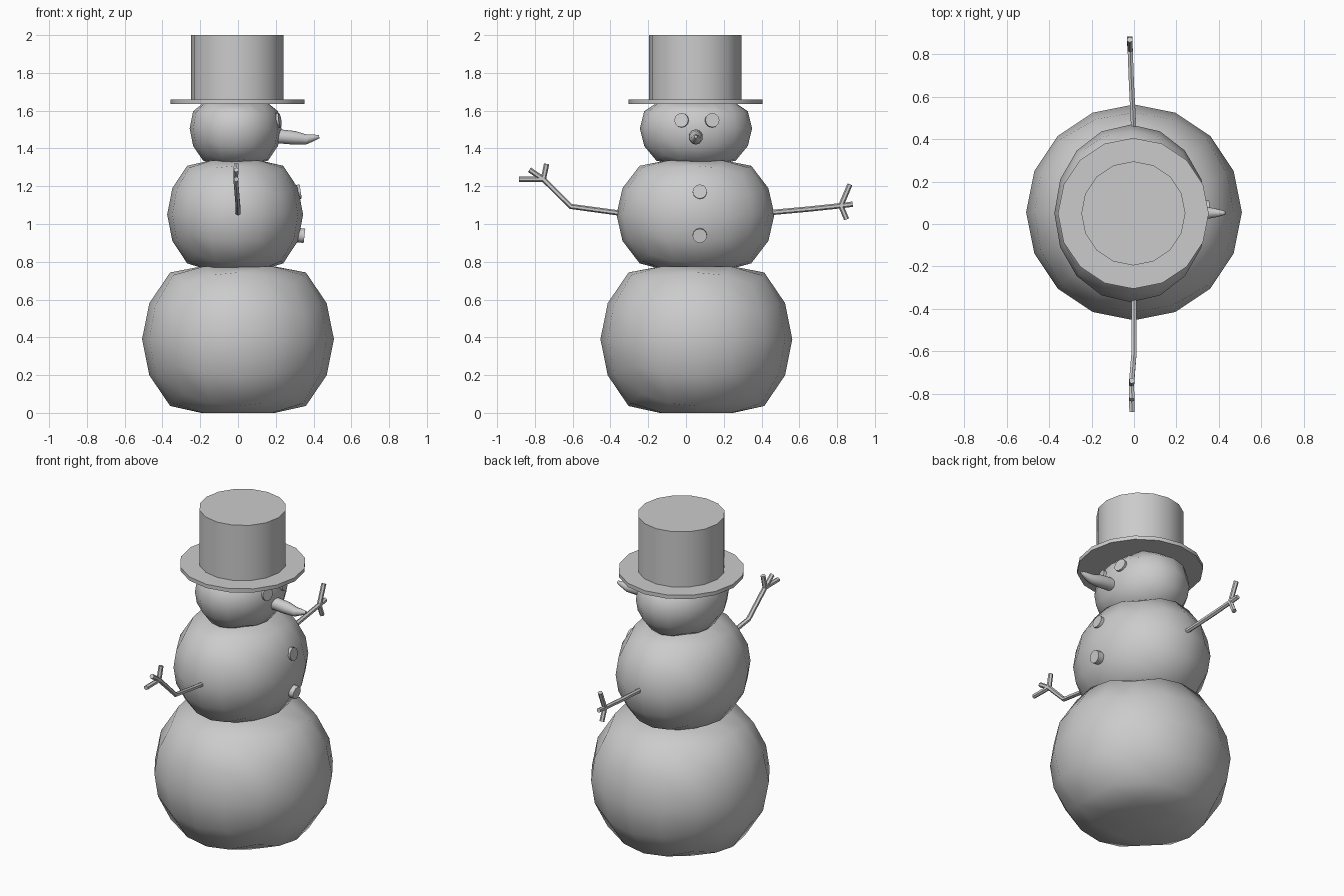
import bpy, bmesh, math
from mathutils import Vector

if "Cube" in bpy.data.objects:
    bpy.data.objects.remove(bpy.data.objects["Cube"])


def finish(me, name, angle):
    me.shade_smooth()
    me.set_sharp_from_angle(angle=math.radians(angle))
    ob = bpy.data.objects.new(name, me)
    bpy.context.collection.objects.link(ob)
    return ob


def snowball(name, centre, radii, zmin, zmax):
    """Low-poly quad sphere, pressed flat at top and bottom."""
    bm = bmesh.new()
    bmesh.ops.create_cube(bm, size=2)
    bmesh.ops.subdivide_edges(bm, edges=bm.edges[:], cuts=3, use_grid_fill=True)
    for v in bm.verts:
        d = Vector([math.tan(c * math.pi / 4) for c in v.co]).normalized()
        v.co = Vector([c + r * k for c, r, k in zip(centre, radii, d)])
        v.co.z = min(max(v.co.z, zmin), zmax)
    me = bpy.data.meshes.new(name)
    bm.to_mesh(me)
    bm.free()
    return finish(me, name, 60)


def lathe(name, profile, centre, steps):
    bm = bmesh.new()
    vs = [bm.verts.new((r, 0, z)) for r, z in profile]
    es = [bm.edges.new(p) for p in zip(vs, vs[1:])]
    bmesh.ops.spin(bm, geom=vs + es, cent=(0, 0, 0), axis=(0, 0, 1),
                   angle=math.tau, steps=steps)
    bmesh.ops.remove_doubles(bm, verts=bm.verts[:], dist=1e-4)
    bmesh.ops.recalc_face_normals(bm, faces=bm.faces[:])
    me = bpy.data.meshes.new(name)
    bm.to_mesh(me)
    bm.free()
    finish(me, name, 40).location = centre


def tube(name, points, radii, sides):
    """Capped tube along a path, with a radius per point."""
    bm = bmesh.new()
    pts = [Vector(p) for p in points]
    rings = []
    for i, p in enumerate(pts):
        t = (pts[min(i + 1, len(pts) - 1)] - pts[max(i - 1, 0)]).normalized()
        ref = Vector((1, 0, 0)) if abs(t.x) < 0.8 else Vector((0, 1, 0))
        u = t.cross(ref).normalized()
        w = t.cross(u)
        rings.append([bm.verts.new(p + radii[i] * (u * math.cos(a) + w * math.sin(a)))
                      for a in [math.tau * k / sides for k in range(sides)]])
    for a, b in zip(rings, rings[1:]):
        for k in range(sides):
            n = (k + 1) % sides
            bm.faces.new((a[k], a[n], b[n], b[k]))
    bm.faces.new(rings[0])
    bm.faces.new(rings[-1])
    bmesh.ops.recalc_face_normals(bm, faces=bm.faces[:])
    me = bpy.data.meshes.new(name)
    bm.to_mesh(me)
    bm.free()
    finish(me, name, 40)


# Three stacked snowballs
snowball("body_bottom", (0, 0.055, 0.39), (0.508, 0.508, 0.50), 0.0, 0.775)
snowball("body_middle", (-0.015, 0.05, 1.05), (0.36, 0.418, 0.365), 0.755, 1.335)
snowball("head", (-0.013, 0.053, 1.505), (0.243, 0.297, 0.24), 1.315, 1.64)

# Top hat
lathe("hat", [(0, 2.0), (0.245, 2.0), (0.245, 1.658), (0.355, 1.658),
              (0.355, 1.635), (0, 1.635)], (-0.003, 0.05, 0), 16)

# Carrot nose
tube("nose", [(0.19, 0.052, 1.465), (0.24, 0.052, 1.462), (0.30, 0.052, 1.456),
              (0.36, 0.052, 1.448), (0.40, 0.052, 1.457), (0.43, 0.052, 1.462)],
     [0.037, 0.037, 0.036, 0.027, 0.018, 0.008], 10)

# Coal eyes and buttons: position of the outer face, and its direction
for name, pos, d in [("eye_1", (0.222, -0.025, 1.55), (1, -0.2, 0.15)),
                     ("eye_2", (0.222, 0.14, 1.55), (1, 0.2, 0.15)),
                     ("button_1", (0.332, 0.073, 1.172), (1, 0, 0.15)),
                     ("button_2", (0.352, 0.073, 0.937), (1, 0, -0.12))]:
    p, d = Vector(pos), Vector(d).normalized()
    tube(name, [p - d * 0.05, p], [0.038, 0.038], 12)

# Twig arms with three fingers each
R = 0.014
arms = {
    "arm_left": ([(0, -0.33, 1.055), (0, -0.61, 1.093), (-0.012, -0.755, 1.237)],
                 [(-0.01, -0.738, 1.318), (-0.01, -0.828, 1.287), (-0.01, -0.885, 1.237)]),
    "arm_right": ([(0, 0.42, 1.058), (-0.012, 0.66, 1.08), (-0.018, 0.82, 1.097)],
                  [(-0.02, 0.868, 1.21), (-0.02, 0.882, 1.105), (-0.02, 0.85, 1.025)]),
}
for name, (path, tips) in arms.items():
    tube(name, path, [R, R, R], 6)
    hub = Vector(path[-1])
    for i, tip in enumerate(tips):
        tube(f"{name}_finger_{i + 1}", [hub, tip], [R, R], 6)
